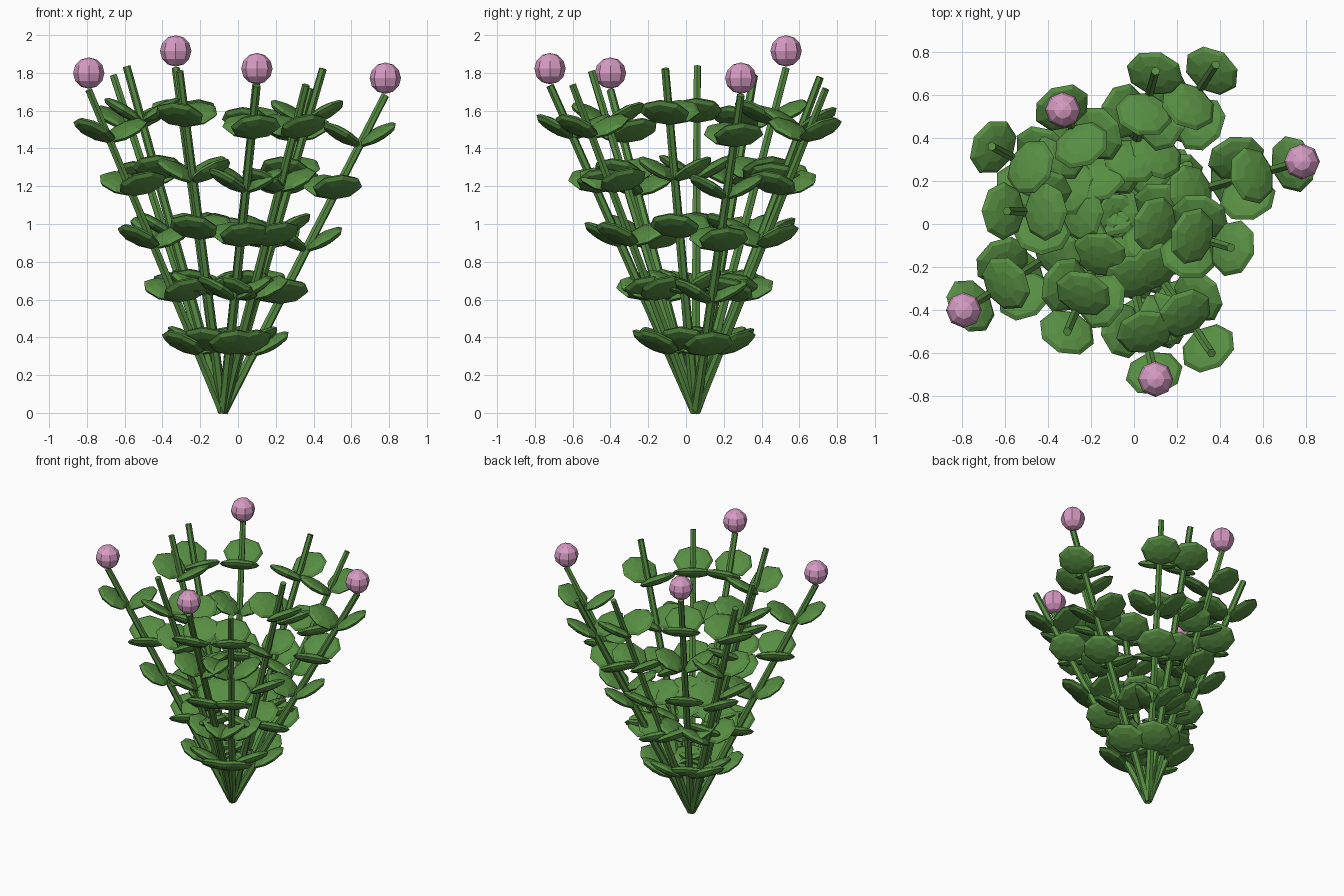
import bpy, bmesh, math
from mathutils import Vector, Matrix

if "Cube" in bpy.data.objects:
    bpy.data.objects.remove(bpy.data.objects["Cube"])


def material(name, rgb):
    m = bpy.data.materials.new(name)
    m.diffuse_color = (*rgb, 1)
    m.use_nodes = True
    m.node_tree.nodes["Principled BSDF"].inputs["Base Color"].default_value = m.diffuse_color
    return m


LEAF = material("leaf green", (0.095, 0.27, 0.055))
PINK = material("blossom pink", (0.68, 0.33, 0.55))


def finish(bm, name, mat):
    me = bpy.data.meshes.new(name)
    bm.to_mesh(me)
    bm.free()
    me.materials.append(mat)
    bpy.context.collection.objects.link(bpy.data.objects.new(name, me))


BASE = Vector((-0.08, 0.05, 0.005))
LENGTH = 1.9
# stem tips seen from above: x, y, carries a blossom
TIPS = [(0.78, 0.29, 1), (0.38, 0.74, 0), (0.10, 0.71, 0), (-0.33, 0.53, 1),
        (-0.66, 0.36, 0), (-0.59, 0.06, 0), (-0.79, -0.40, 1), (-0.31, -0.50, 0),
        (0.10, -0.72, 1), (0.36, -0.60, 0), (0.45, -0.11, 0)]
LEVELS = [0.18, 0.345, 0.51, 0.675, 0.84]
LIFT = math.radians(31)

stems, leaves, blossoms = bmesh.new(), bmesh.new(), bmesh.new()
for x, y, blossom in TIPS:
    flat = Vector((x, y, 0)) - Vector((BASE.x, BASE.y, 0))
    span = flat + Vector((0, 0, math.sqrt(LENGTH**2 - flat.length_squared)))
    azimuth = math.atan2(flat.y, flat.x)

    # straight six-sided stem
    turn = span.to_track_quat('Z', 'Y').to_matrix().to_4x4()
    bmesh.ops.create_cone(stems, cap_ends=True, segments=6, radius1=0.027, radius2=0.021,
                          depth=LENGTH, matrix=Matrix.Translation(BASE + span / 2) @ turn)

    # opposite leaf pairs, each level turned a quarter from the last
    for i, t in enumerate(LEVELS):
        for side in (0, math.pi):
            a = azimuth + side + (i % 2) * math.pi / 2
            m = (Matrix.Translation(BASE + span * t) @ Matrix.Rotation(a, 4, 'Z')
                 @ Matrix.Rotation(-LIFT, 4, 'Y') @ Matrix.Translation((0.115, 0, 0))
                 @ Matrix.Diagonal((0.118, 0.135, 0.032, 1)))
            bmesh.ops.create_uvsphere(leaves, u_segments=8, v_segments=6, radius=1, matrix=m)

    # round blossom above the tip
    if blossom:
        bmesh.ops.create_uvsphere(blossoms, u_segments=8, v_segments=6, radius=0.083,
                                  matrix=Matrix.Translation(BASE + span + Vector((0, 0, 0.09))))

finish(stems, "stems", LEAF)
finish(leaves, "leaves", LEAF)
finish(blossoms, "blossoms", PINK)
